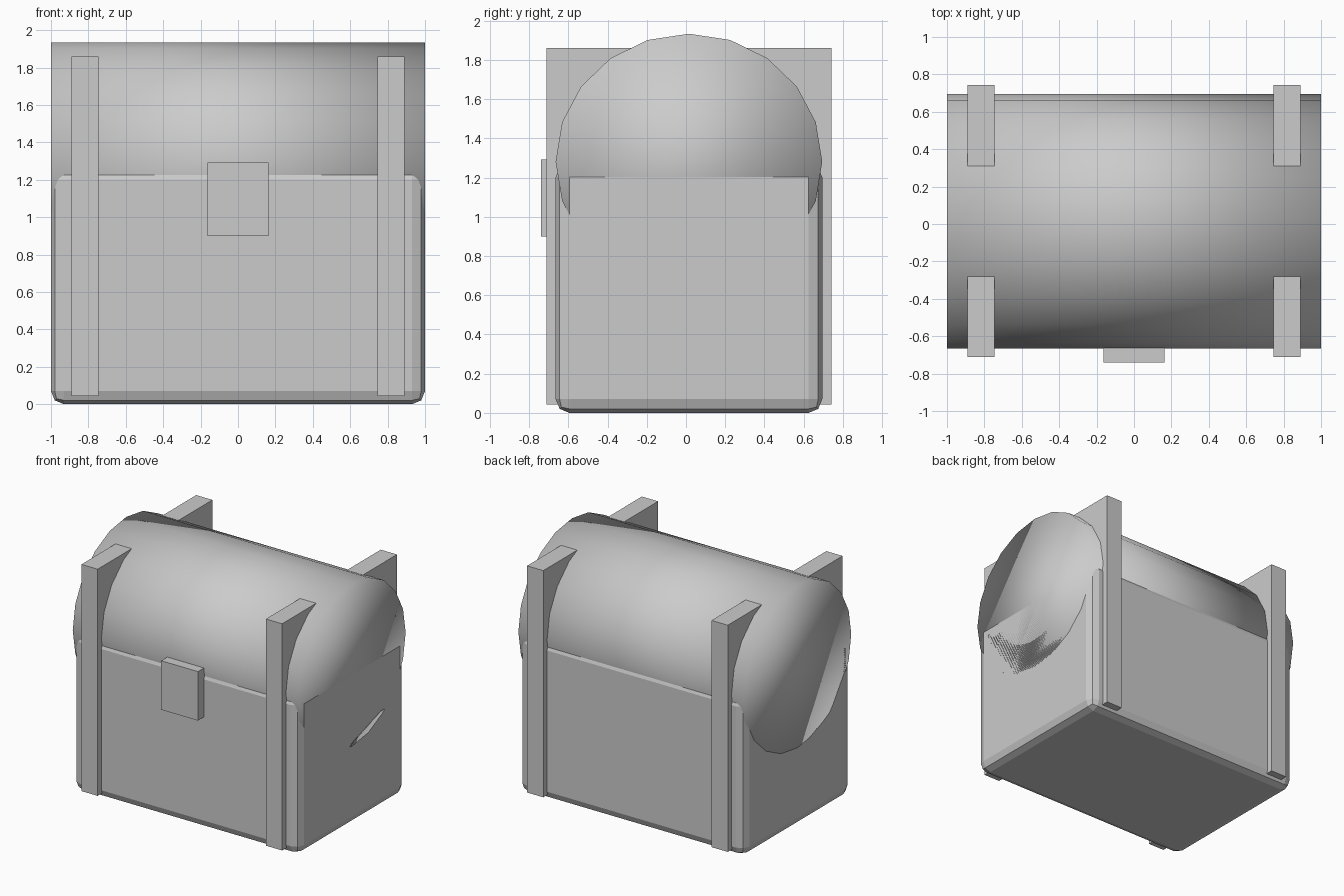
import bpy
from math import pi

if "Cube" in bpy.data.objects:
    bpy.data.objects.remove(bpy.data.objects["Cube"])

CY = 0.015  # depth centre shared by body, lid and straps


def box(name, lo, hi):
    """Axis-aligned box between two opposite corners."""
    bpy.ops.mesh.primitive_cube_add(size=1, location=[(a + b) / 2 for a, b in zip(lo, hi)])
    ob = bpy.context.object
    ob.name = name
    ob.scale = [b - a for a, b in zip(lo, hi)]
    bpy.ops.object.transform_apply(location=False, rotation=False, scale=True)
    return ob


# chest body with rounded edges
body = box("chest_body", (-1, CY - 0.68, 0), (1, CY + 0.68, 1.272))
bevel = body.modifiers.new("rounded_edges", 'BEVEL')
bevel.width = 0.07
bevel.segments = 2
bevel.limit_method = 'NONE'

# barrel lid: a full 20-sided cylinder lying along x, smooth shaded all over
bpy.ops.mesh.primitive_cylinder_add(vertices=20, radius=1, depth=2,
                                    location=(0, CY, 1.282), rotation=(0, pi / 2, 0))
lid = bpy.context.object
lid.name = "barrel_lid"
lid.scale = (0.652, 0.68, 1)
bpy.ops.object.transform_apply(location=False, rotation=True, scale=True)
bpy.ops.object.shade_smooth()

# straps running right through the chest at each end
for side, x in (("left", -0.818), ("right", 0.818)):
    box(side + "_strap", (x - 0.072, CY - 0.727, 0.043), (x + 0.072, CY + 0.727, 1.86))

# latch plate on the front
box("front_latch", (-0.163, -0.74, 0.9), (0.163, -0.6, 1.293))
